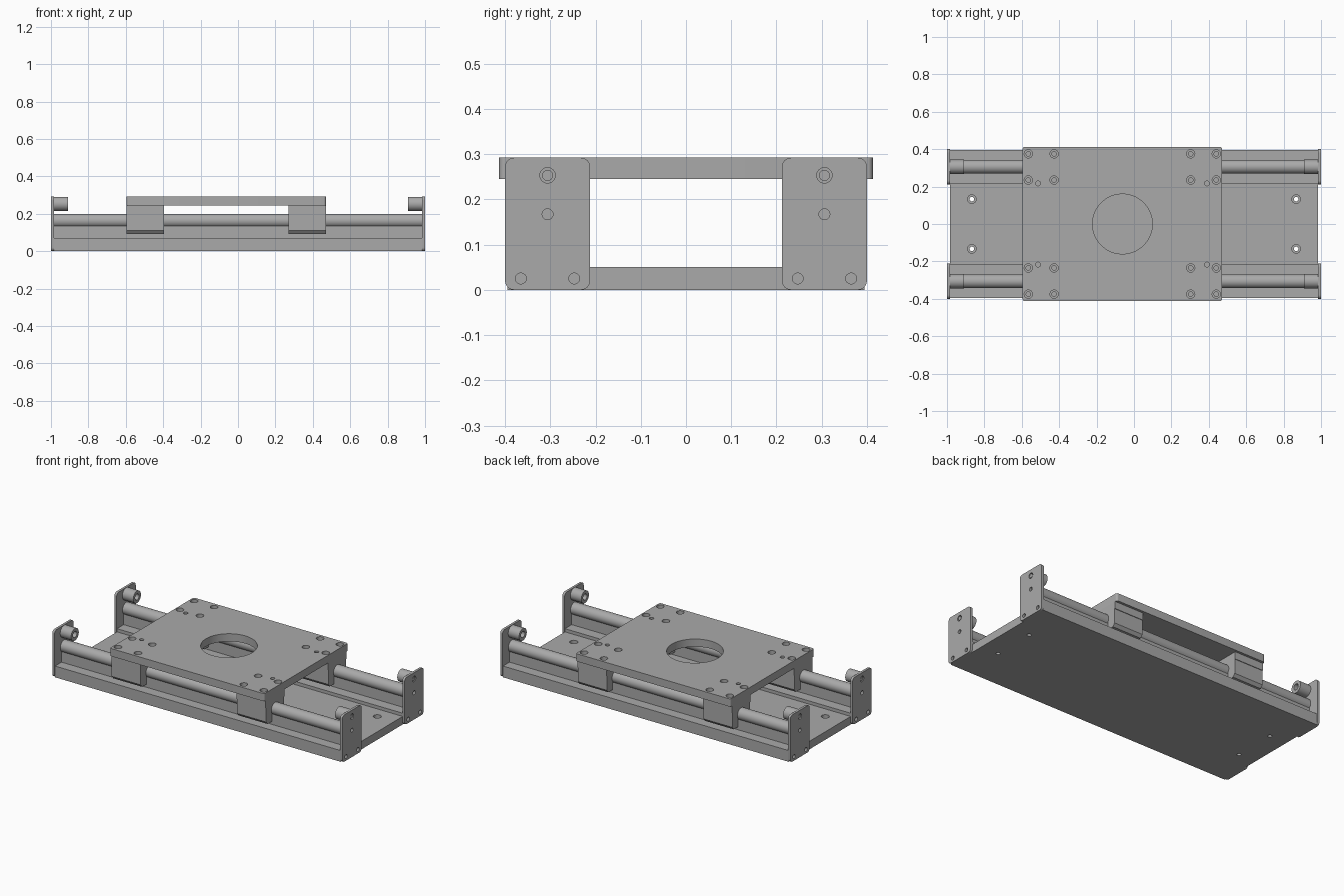
import bpy, bmesh, math
from mathutils import Matrix

cube = bpy.data.objects.get("Cube")
if cube:
    bpy.data.objects.remove(cube, do_unlink=True)

metal = bpy.data.materials.new("grey_metal")
metal.use_nodes = True
GREY = (0.4, 0.4, 0.4, 1)
metal.diffuse_color = GREY
metal.node_tree.nodes["Principled BSDF"].inputs["Base Color"].default_value = GREY

AXIS = {"z": Matrix.Identity(4), "x": Matrix.Rotation(math.pi / 2, 4, "Y")}


def finish(name, bm):
    bmesh.ops.recalc_face_normals(bm, faces=bm.faces)
    mesh = bpy.data.meshes.new(name)
    bm.to_mesh(mesh)
    bm.free()
    mesh.materials.append(metal)
    obj = bpy.data.objects.new(name, mesh)
    bpy.context.collection.objects.link(obj)
    return obj


def extrude_x(name, profile, x0, x1):
    """Extrude a closed (y, z) profile from x0 to x1."""
    bm = bmesh.new()
    face = bm.faces.new([bm.verts.new((x0, y, z)) for y, z in profile])
    out = bmesh.ops.extrude_face_region(bm, geom=[face])
    verts = [v for v in out["geom"] if isinstance(v, bmesh.types.BMVert)]
    bmesh.ops.translate(bm, verts=verts, vec=(x1 - x0, 0, 0))
    return finish(name, bm)


def box(name, x0, x1, y0, y1, z0, z1):
    return extrude_x(name, [(y0, z0), (y1, z0), (y1, z1), (y0, z1)], x0, x1)


def cylinders(name, centres, radius, depth, axis="z", segments=32):
    bm = bmesh.new()
    for c in centres:
        bmesh.ops.create_cone(bm, cap_ends=True, segments=segments, radius1=radius,
                              radius2=radius, depth=depth,
                              matrix=Matrix.Translation(c) @ AXIS[axis])
    return finish(name, bm)


def apply_modifiers(obj):
    graph = bpy.context.evaluated_depsgraph_get()
    obj.data = bpy.data.meshes.new_from_object(obj.evaluated_get(graph))
    obj.modifiers.clear()


def cut(obj, *cutters):
    for c in cutters:
        c.hide_render = True
        mod = obj.modifiers.new("cut", "BOOLEAN")
        mod.operation, mod.solver, mod.object = "DIFFERENCE", "EXACT", c
    apply_modifiers(obj)
    for c in cutters:
        bpy.data.objects.remove(c, do_unlink=True)


def round_edges(obj, axis, radius):
    """Round the edges that run along one axis."""
    bm = bmesh.new()
    bm.from_mesh(obj.data)
    edges = [e for e in bm.edges
             if abs((e.verts[0].co - e.verts[1].co).normalized()[axis]) > 0.99]
    bmesh.ops.bevel(bm, geom=edges, offset=radius, segments=6, profile=0.5, affect="EDGES")
    bm.to_mesh(obj.data)
    bm.free()


def smooth(obj):
    bpy.ops.object.select_all(action="DESELECT")
    obj.select_set(True)
    bpy.context.view_layer.objects.active = obj
    bpy.ops.object.shade_smooth_by_angle(angle=math.radians(30))


RAIL_Y, SHAFT_Z, ROLLER_Z = 0.306, 0.163, 0.253
INNER = 0.985
PLATE_X = (-0.595, 0.47)
BLOCKS = ((-0.595, -0.395), (0.27, 0.47))

# Base with raised side ledges and countersunk mounting holes
base = extrude_x("base_plate", [(-0.395, 0), (0.395, 0), (0.395, 0.07), (0.215, 0.07),
                                (0.215, 0.05), (-0.215, 0.05), (-0.215, 0.07),
                                (-0.395, 0.07)], -INNER, INNER)
mounts = [(x, y, 0.05) for x in (-0.867, 0.867) for y in (-0.133, 0.133)]
cut(base, cylinders("bore", mounts, 0.012, 0.3),
    cylinders("counterbore", mounts, 0.023, 0.04))
smooth(base)

# Carriage plate with central opening and counterbored screws
plate = box("carriage_plate", *PLATE_X, -0.413, 0.413, 0.245, 0.293)
round_edges(plate, 2, 0.012)
screws = [(x, s * y, 0.293) for x in (-0.565, -0.427, 0.303, 0.44)
          for y in (0.235, 0.375) for s in (-1, 1)]
pins = [(x, y, 0.293) for x in (-0.513, 0.39) for y in (-0.217, 0.217)]
cut(plate, cylinders("opening", [(-0.062, 0, 0.27)], 0.16, 0.2, segments=64),
    cylinders("counterbore", screws, 0.022, 0.05),
    cylinders("bore", screws, 0.012, 0.2),
    cylinders("pin_bore", pins, 0.013, 0.06))
smooth(plate)

for side, s in (("left", 1), ("right", -1)):
    yc = s * RAIL_Y

    # Shaft on its support rail
    box(side + "_rail_support", -INNER, INNER, yc - 0.025, yc + 0.025, 0.07, 0.15)
    smooth(cylinders(side + "_shaft", [(0, yc, SHAFT_Z)], 0.037, 2 * INNER, "x", 48))

    # Open bearing blocks with spacers beneath the carriage
    for where, (x0, x1) in zip(("rear", "front"), BLOCKS):
        half = [(0.03, 0.14), (0.03, 0.092), (0.073, 0.092), (0.088, 0.11), (0.088, 0.2)]
        profile = [(yc + y, z) for y, z in half]
        profile += [(yc - y, z) for y, z in reversed(half)]
        extrude_x(f"{side}_{where}_bearing_block", profile, x0, x1)
        box(f"{side}_{where}_spacer", x0, x1, yc - 0.092, yc + 0.092, 0.2, 0.245)

    for end, e in (("front", 1), ("rear", -1)):
        # Rounded end plate with screw holes
        x0, x1 = sorted((e * INNER, e * 1.0))
        bracket = box(f"{side}_{end}_end_plate", x0, x1, yc - 0.094, yc + 0.094, 0, 0.292)
        round_edges(bracket, 0, 0.02)
        holes = [(e, yc, 0.167), (e, yc - 0.059, 0.025), (e, yc + 0.059, 0.025)]
        cut(bracket, cylinders("bore", holes, 0.012, 0.1, "x"),
            cylinders("stop_bore", [(e, yc, ROLLER_Z)], 0.017, 0.1, "x"))
        smooth(bracket)

        # Bumper stop with a blind bore and screw end
        stop = cylinders(f"{side}_{end}_bumper", [(e * 0.948, yc, ROLLER_Z)],
                         0.038, 0.076, "x", 48)
        cut(stop, cylinders("blind_bore", [(e * 0.91, yc, ROLLER_Z)], 0.019, 0.08, "x"))
        smooth(stop)
        smooth(cylinders(f"{side}_{end}_bumper_screw", [(e * 0.988, yc, ROLLER_Z)],
                         0.012, 0.02, "x"))
